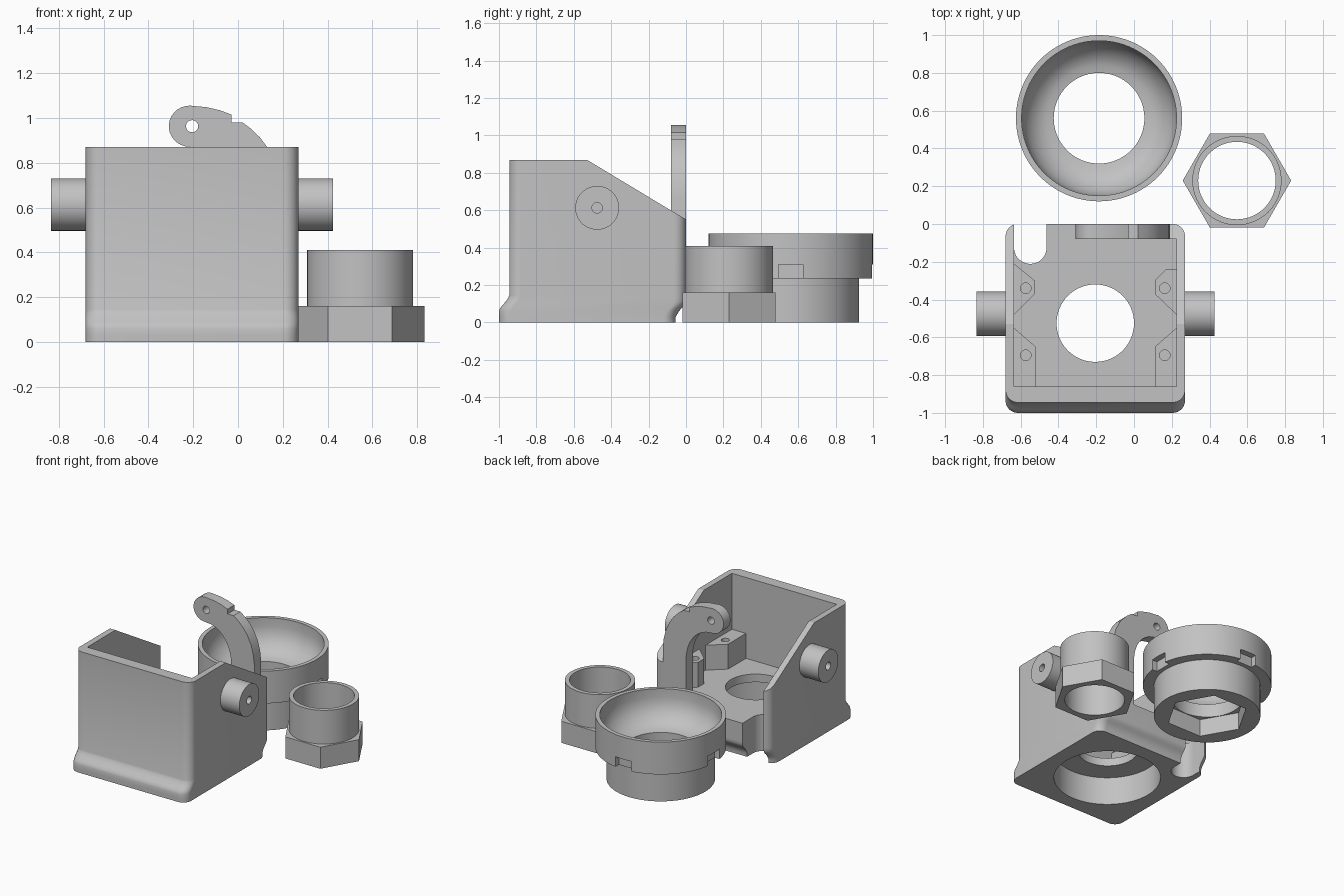
import bpy, bmesh, math
from math import cos, sin, pi, radians

if "Cube" in bpy.data.objects:
    bpy.data.objects.remove(bpy.data.objects["Cube"])

grey = bpy.data.materials.new("light_grey")
grey.diffuse_color = (0.54, 0.54, 0.54, 1)
grey.use_nodes = True
grey.node_tree.nodes["Principled BSDF"].inputs["Base Color"].default_value = grey.diffuse_color


def finish(name, bm):
    bmesh.ops.recalc_face_normals(bm, faces=bm.faces)
    me = bpy.data.meshes.new(name)
    bm.to_mesh(me)
    bm.free()
    me.materials.append(grey)
    ob = bpy.data.objects.new(name, me)
    bpy.context.collection.objects.link(ob)
    return ob


def loft(name, rings, closed=False):
    """Skin a list of rings of points, capped unless closed on itself."""
    bm = bmesh.new()
    vs = [[bm.verts.new(p) for p in r] for r in rings]
    n = len(rings[0])
    for a, b in zip(vs, vs[1:] + (vs[:1] if closed else [])):
        for i in range(n):
            j = (i + 1) % n
            bm.faces.new((a[i], a[j], b[j], b[i]))
    if not closed:
        bm.faces.new(vs[0])
        bm.faces.new(vs[-1])
    return finish(name, bm)


def prism(name, pts, a, b, axis="z"):
    """Extrude a 2D outline from a to b along an axis."""
    put = {"z": lambda p, t: (p[0], p[1], t),
           "y": lambda p, t: (p[0], t, p[1]),
           "x": lambda p, t: (t, p[0], p[1])}[axis]
    return loft(name, [[put(p, t) for p in pts] for t in (a, b)])


def circle(x, y, r, n=64):
    return [(x + r * cos(2 * pi * i / n), y + r * sin(2 * pi * i / n)) for i in range(n)]


def box(x0, x1, y0, y1):
    return [(x0, y0), (x1, y0), (x1, y1), (x0, y1)]


def lathe(name, x, y, profile, n=96):
    return loft(name, [[(x + px, y + py, z) for px, py in circle(0, 0, r, n)]
                       for r, z in profile], closed=True)


def cut(ob, *cutters):
    for c in cutters:
        m = ob.modifiers.new("cut", "BOOLEAN")
        m.operation, m.solver, m.object = "DIFFERENCE", "EXACT", c
        with bpy.context.temp_override(object=ob, active_object=ob):
            bpy.ops.object.modifier_apply(modifier=m.name)
        bpy.data.objects.remove(c)


def rounded(x0, x1, y0, y1, r, z, n=8):
    out = []
    for k, (cx, cy) in enumerate([(x1 - r, y1 - r), (x0 + r, y1 - r),
                                  (x0 + r, y0 + r), (x1 - r, y0 + r)]):
        for i in range(n + 1):
            a = (k + i / n) * pi / 2
            out.append((cx + r * cos(a), cy + r * sin(a), z))
    return out


MID, PY = -0.205, -0.53   # housing centre

# Housing: rounded shell whose foot steps forward
levels = [(0, -1, -.055), (.03, -1, -.055), (.06, -1, -.038), (.075, -.995, -.025),
          (.09, -.983, -.01), (.11, -.965, 0), (.13, -.951, 0), (.145, -.945, 0),
          (.87, -.945, 0)]
housing = loft("housing", [rounded(-.68, .27, f, b, .065, z) for z, f, b in levels])
cut(housing,
    # sloped side walls
    prism("slope", [(-.53, .87), (.2, .43), (.2, 1.2), (-.53, 1.2)], -1, 1, "x"),
    # open interior
    prism("inside", [(-.635, -.86), (.225, -.86), (.225, -.08), (.19, -.08),
                     (.19, .1), (-.635, .1)], .27, 1.5),
    # corner cable notch
    prism("notch", [(-.549 + .086 * cos(a), -.125 + .086 * sin(a))
                    for a in [pi + pi * i / 24 for i in range(25)]]
          + [(-.463, .1), (-.635, .1)], -.1, .5),
    # underside recess and centre hole
    prism("recess", circle(MID, PY, .365, 96), -.1, .21),
    prism("hole", circle(MID, -.525, .205), .1, .4))

# Screw posts in the four inner corners
for side, label in ((1, "right"), (-1, "left")):
    rear = [(.43, -.24), (.375, -.24), (.315, -.3), (.315, -.37), (.43, -.48)]
    if side < 0:
        rear = [(.43, -.21), (.32, -.3), (.32, -.37), (.43, -.48)]
    front = [(.43, -.55), (.315, -.65), (.315, -.86), (.43, -.86)]
    for where, pts, hy in (("rear", rear, -.34), ("front", front, -.695)):
        post = prism(f"{label}_{where}_post", [(MID + side * x, y) for x, y in pts], .27, .455)
        cut(post, prism("screw", circle(MID + side * .368, hy, .028, 32), .33, .6))

    # Pivot pin on the side wall
    wall, tip = MID + side * .46, MID + side * .63
    pin = prism(f"{label}_pin", circle(-.475, .613, .117), wall, tip, "x")
    cut(pin, prism("bore", circle(-.475, .613, .028, 32), MID + side * .5,
                   MID + side * .8, "x"))

# Curved lever arm at the back
head = [(-.215 + .094 * cos(radians(a)), .963 + .092 * sin(radians(a)))
        for a in range(90, 271, 12)]
inner = [(-.2 + .2 * sin(radians(a)), .62 + .25 * cos(radians(a))) for a in range(0, 91, 10)]
outer = [(.19, .27), (.19, .66), (.182, .73), (.164, .8), (.13, .87), (.098, .913),
         (.06, .95), (.02, .98), (-.03, .98), (-.03, 1.015), (-.08, 1.034), (-.14, 1.048)]
lever = prism("lever_arm", head + inner + [(0, .27)] + outer, -.08, 0, "y")
cut(lever, prism("pivot", circle(-.205, .963, .027, 32), -.3, .3, "y"))

# Flanged cup with a hollow bowl, hex socket below and four slots
CX, CY = -.185, .56
cup = lathe("flanged_cup", CX, CY,
            [(.24, 0), (.365, 0), (.365, .235), (.44, .235), (.44, .475), (.41, .475),
             (.41, .41), (.402, .362), (.382, .318), (.352, .28), (.316, .252),
             (.28, .237), (.24, .23)])
cut(cup, prism("socket", circle(CX, CY, .282, 6), -.1, .13))
for dx, dy in ((1, 0), (-1, 0), (0, 1), (0, -1)):
    x, y = CX + .435 * dx, CY + .435 * dy
    hx, hy = (.04, .066) if dx else (.066, .04)
    cut(cup, prism("slot", box(x - hx, x + hx, y - hy, y + hy), .2, .31))

# Hex nut with a round collar
NX, NY = .545, .23
nut = prism("hex_nut", circle(NX, NY, .287, 6), 0, .16)
cut(nut, prism("nut_bore", circle(NX, NY, .205, 96), -.1, .3))
lathe("nut_collar", NX, NY, [(.205, .16), (.236, .16), (.236, .41), (.205, .41)])

# Smooth curved surfaces, keep hard edges
for ob in list(bpy.context.scene.objects):
    bpy.ops.object.select_all(action="DESELECT")
    ob.select_set(True)
    bpy.context.view_layer.objects.active = ob
    bpy.ops.object.shade_smooth_by_angle(angle=radians(30))
